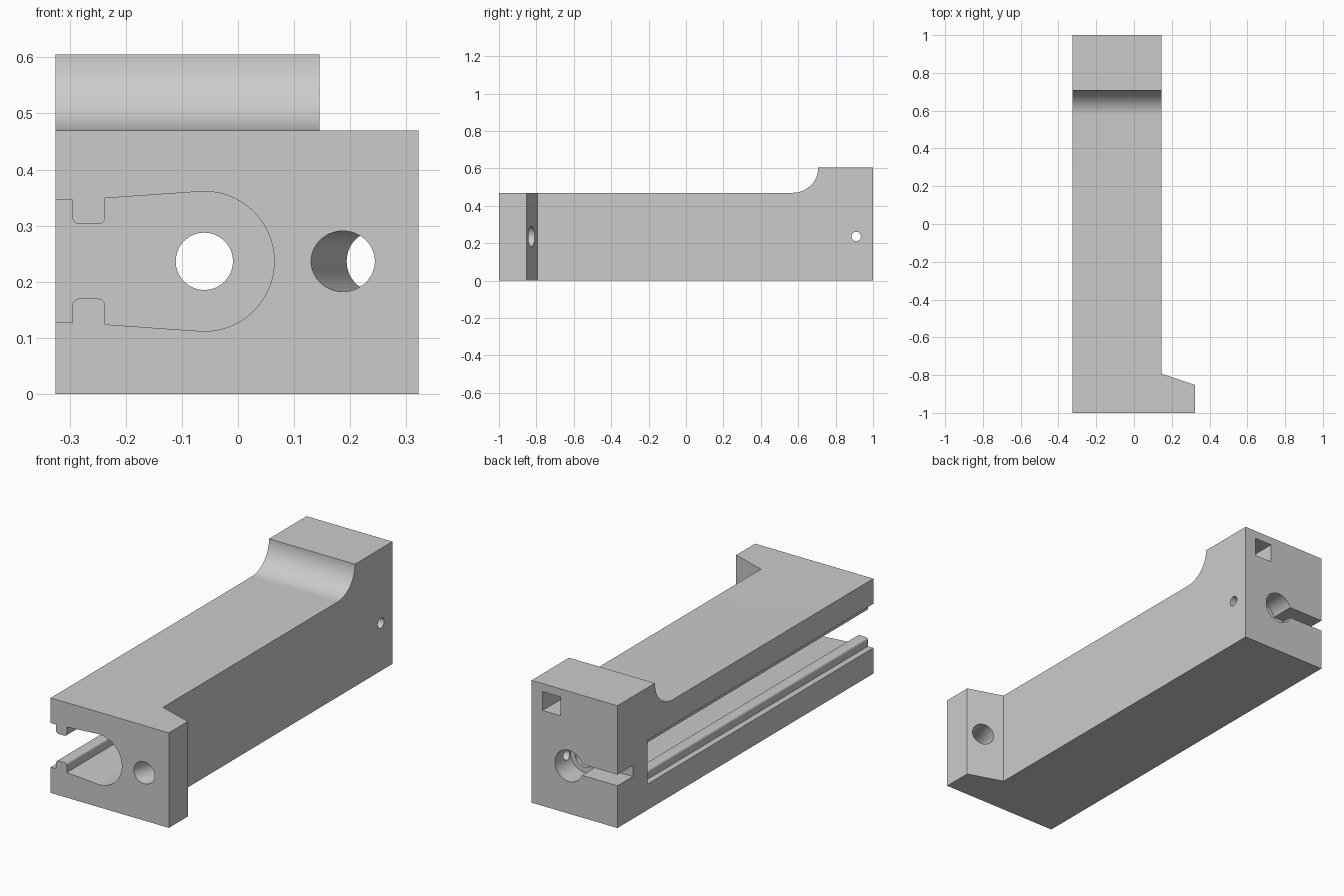
import bpy, bmesh, math
from mathutils import Vector

cube = bpy.data.objects.get("Cube")
if cube:
    bpy.data.objects.remove(cube, do_unlink=True)

grey = bpy.data.materials.new("plain grey")
grey.use_nodes = True
grey.diffuse_color = (0.6, 0.6, 0.6, 1)
grey.node_tree.nodes["Principled BSDF"].inputs["Base Color"].default_value = (0.6, 0.6, 0.6, 1)

PLACE = {"x": lambda a, b, t: (t, a, b),
         "y": lambda a, b, t: (a, t, b),
         "z": lambda a, b, t: (a, b, t)}


def prism(name, points, axis, lo, hi):
    """Extrude a closed outline along an axis."""
    bm = bmesh.new()
    ends = [[bm.verts.new(PLACE[axis](a, b, t)) for a, b in points] for t in (lo, hi)]
    bm.faces.new(ends[0])
    bm.faces.new(ends[1])
    n = len(points)
    for i in range(n):
        j = (i + 1) % n
        bm.faces.new((ends[0][i], ends[0][j], ends[1][j], ends[1][i]))
    bmesh.ops.recalc_face_normals(bm, faces=bm.faces)
    mesh = bpy.data.meshes.new(name)
    bm.to_mesh(mesh)
    bm.free()
    mesh.materials.append(grey)
    ob = bpy.data.objects.new(name, mesh)
    bpy.context.collection.objects.link(ob)
    return ob


def arc(ca, cb, r, start, end, steps):
    angles = [math.radians(start + (end - start) * i / steps) for i in range(steps + 1)]
    return [(ca + r * math.cos(t), cb + r * math.sin(t)) for t in angles]


def circle(ca, cb, r):
    return arc(ca, cb, r, 0, 360, 64)[:-1]


def rect(a0, a1, b0, b1):
    return [(a0, b0), (a1, b0), (a1, b1), (a0, b1)]


LEFT, SIDE, MID, BORE = -0.325, 0.145, 0.2365, -0.06

# Body with its flared front flange
body = prism("slide_body", [(LEFT, -1), (0.322, -1), (0.322, -0.852), (SIDE, -0.793),
                            (SIDE, 1), (LEFT, 1)], "z", 0, 0.605)
cutters = []

# Lowered top, sweeping up to the rear block
cutters.append(prism("top_cutter", [(-1.2, 0.8), (-1.2, 0.47)]
                     + arc(0.572, 0.605, 0.135, -90, 0, 24) + [(0.707, 0.8)], "x", -0.6, 0.6))

# Round-ended channel with a pair of lips, open at the front and side
half = ([(-0.5, 0.343 - MID), (-0.295, 0.346 - MID)]
        + arc(-0.283, 0.315 - MID, 0.012, 180, 270, 6)
        + arc(-0.249, 0.315 - MID, 0.012, 270, 360, 6)
        + [(-0.237, 0.349 - MID)] + arc(BORE, 0, 0.1245, 94, 0, 32))
outline = half + [(a, -b) for a, b in reversed(half[:-1])]
cutters.append(prism("channel_cutter", [(a, b + MID) for a, b in outline], "y", -1.2, 0.765))

# Rear keyhole: through bore, counterbore and side slot
cutters.append(prism("bore_cutter", circle(BORE, MID, 0.051), "y", 0.7, 0.95))
cutters.append(prism("counterbore_cutter", circle(BORE, MID, 0.077), "y", 0.88, 1.2))
cutters.append(prism("slot_cutter", rect(-0.5, BORE, MID - 0.0275, MID + 0.0275), "y", 0.88, 1.2))

# Small cross pin hole
cutters.append(prism("pin_cutter", circle(0.91, MID, 0.025), "x", BORE, 0.4))

# Square blind socket in the rear block
cutters.append(prism("socket_cutter", rect(-0.013, 0.085, 0.472, 0.565), "y", 0.8, 1.2))

# Flange hole, square to the slanted face
hole = prism("flange_hole_cutter", circle(0, 0, 0.054), "y", -0.15, 0.4)
hole.location = (0.187, -1, MID)
hole.rotation_euler.z = -math.atan2(0.059, 0.177)
cutters.append(hole)

# Carve the body
bpy.context.view_layer.objects.active = body
body.select_set(True)
for cutter in cutters:
    cutter.hide_render = True
    mod = body.modifiers.new(cutter.name, "BOOLEAN")
    mod.operation = "DIFFERENCE"
    mod.solver = "EXACT"
    mod.object = cutter
    bpy.context.view_layer.update()
    bpy.ops.object.modifier_apply(modifier=mod.name)
    bpy.data.objects.remove(cutter, do_unlink=True)

bpy.ops.object.shade_smooth_by_angle(angle=math.radians(30))
